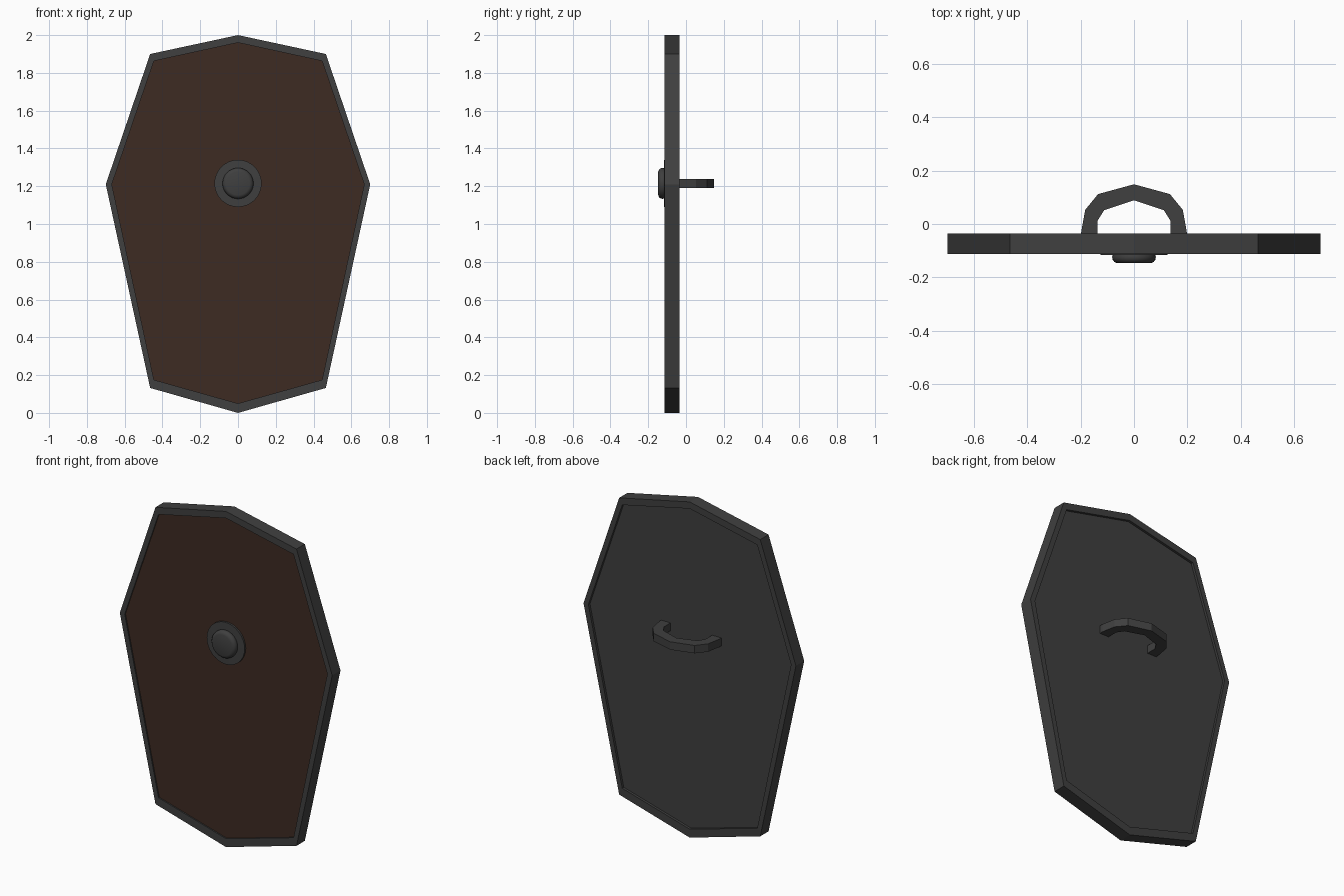
import bpy, bmesh, math

if "Cube" in bpy.data.objects:
    bpy.data.objects.remove(bpy.data.objects["Cube"])

def material(name, rgb):
    m = bpy.data.materials.new(name)
    m.diffuse_color = (*rgb, 1)
    m.use_nodes = True
    m.node_tree.nodes["Principled BSDF"].inputs["Base Color"].default_value = m.diffuse_color
    return m

iron = material("dark_iron", (0.05, 0.05, 0.05))
wood = material("dark_wood", (0.048, 0.024, 0.016))

def build(name, verts, faces, mat):
    me = bpy.data.meshes.new(name)
    me.from_pydata(verts, [], faces)
    bm = bmesh.new()
    bm.from_mesh(me)
    bmesh.ops.recalc_face_normals(bm, faces=bm.faces)
    bm.to_mesh(me)
    bm.free()
    me.materials.append(mat)
    ob = bpy.data.objects.new(name, me)
    bpy.context.collection.objects.link(ob)
    return ob

def mirrored(half):
    """Close a half outline (first and last points on x = 0) by mirroring it."""
    return half + [(-x, z) for x, z in half[-2:0:-1]]

def skin(name, rings, mat, cap=False):
    """Join equal rings of points; cap the ends or wrap last to first."""
    n, k = len(rings[0]), len(rings)
    verts = [p for r in rings for p in r]
    faces = [(i * n + j, i * n + (j + 1) % n,
              (i + 1) % k * n + (j + 1) % n, (i + 1) % k * n + j)
             for i in range(k - 1 if cap else k) for j in range(n)]
    if cap:
        faces += [tuple(range(n)), tuple(range((k - 1) * n, k * n))]
    return build(name, verts, faces, mat)

def at_y(outline, y):
    return [(x, y, z) for x, z in outline]

outer = mirrored([(0, 2.0), (0.465, 1.9), (0.70, 1.21), (0.465, 0.132), (0, 0)])
inner = mirrored([(0, 1.96), (0.445, 1.863), (0.668, 1.21), (0.445, 0.175), (0, 0.05)])

# Metal rim and the two recessed panels
skin("rim", [at_y(outer, -0.113), at_y(outer, -0.035),
             at_y(inner, -0.035), at_y(inner, -0.113)], iron)
skin("front_panel", [at_y(inner, -0.105), at_y(inner, -0.08)], wood, cap=True)
skin("back_panel", [at_y(inner, -0.08), at_y(inner, -0.05)], iron, cap=True)

# Boss: flat flange with a rounded button, turned about the y axis
profile = [(0.125, -0.10), (0.125, -0.116), (0.08, -0.117), (0.082, -0.124),
           (0.08, -0.134), (0.073, -0.143), (0.062, -0.147)]
seg = 32
boss = skin("boss", [[(r * math.cos(math.tau * i / seg), y,
                       1.215 + r * math.sin(math.tau * i / seg))
                      for i in range(seg)] for r, y in profile], iron, cap=True)
bpy.context.view_layer.objects.active = boss
boss.select_set(True)
bpy.ops.object.shade_smooth_by_angle(angle=math.radians(40))

# Faceted grip arching out behind the back panel
grip_half = [((0.198, -0.055), (0.137, -0.055)), ((0.198, -0.03), (0.137, 0.012)),
             ((0.183, 0.053), (0.112, 0.052)), ((0.135, 0.112), (0.1, 0.056)),
             ((0, 0.149), (0, 0.089))]
grip_path = grip_half + [tuple((-x, y) for x, y in s) for s in grip_half[-2::-1]]
skin("grip", [[(*o, 1.19), (*o, 1.237), (*i, 1.237), (*i, 1.19)]
              for o, i in grip_path], iron, cap=True)
